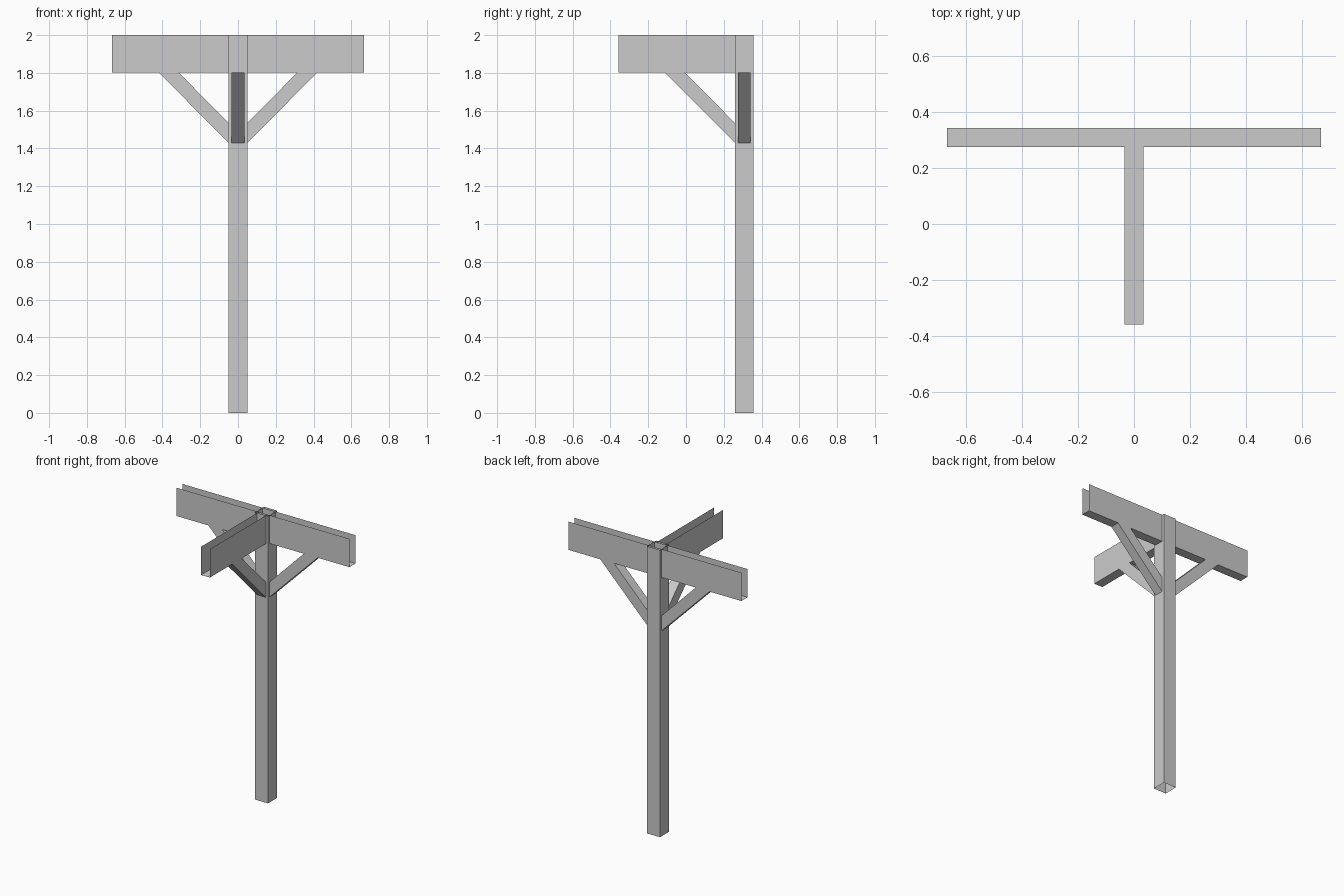
import bpy, bmesh
from mathutils import Vector, Matrix

if "Cube" in bpy.data.objects:
    bpy.data.objects.remove(bpy.data.objects["Cube"])

CY = 0.3085         # post centre in y
P, W = 0.05, 0.0335  # half widths of post and of beams/braces
ROT = Matrix.Rotation(-1.5707963, 3, 'Z')  # turns +x arm towards the front


def shell(name, start, end, turn=None, open_top=False):
    """Open-ended sleeve between two four-point sections (last side is the top)."""
    bm = bmesh.new()
    place = lambda p: (turn @ Vector(p) if turn else Vector(p)) + Vector((0, CY, 0))
    a = [bm.verts.new(place(p)) for p in start]
    b = [bm.verts.new(place(p)) for p in end]
    centre = sum((v.co for v in a + b), Vector()) / 8
    for i in range(3 if open_top else 4):
        j = (i + 1) % 4
        f = bm.faces.new((a[i], a[j], b[j], b[i]))
        f.normal_update()
        if f.normal.dot(f.calc_center_median() - centre) < 0:
            f.normal_flip()
    me = bpy.data.meshes.new(name)
    bm.to_mesh(me)
    bm.free()
    ob = bpy.data.objects.new(name, me)
    bpy.context.collection.objects.link(ob)
    return ob


def beam(name, x0, x1, turn=None):
    sec = lambda x: [(x, -W, 2), (x, -W, 1.803), (x, W, 1.803), (x, W, 2)]
    shell(name, sec(x0), sec(x1), turn, open_top=True)


def brace(name, s, turn=None):
    # 45 degree brace: lower section on the post, upper section under the beam
    low = [(s * P, -W, 1.535), (s * P, -W, 1.43), (s * P, W, 1.43), (s * P, W, 1.535)]
    high = [(s * 0.315, -W, 1.803), (s * 0.421, -W, 1.803),
            (s * 0.421, W, 1.803), (s * 0.315, W, 1.803)]
    shell(name, low, high, turn)


# Hollow square post, open at both ends
ring = lambda z: [(-P, -P, z), (P, -P, z), (P, P, z), (-P, P, z)]
shell("post", ring(0), ring(2))

# Open-topped beams
beam("cross_beam", -0.666, 0.666)
beam("front_beam", W, 0.666, ROT)

# Diagonal braces
brace("right_brace", 1)
brace("left_brace", -1)
brace("front_brace", 1, ROT)
